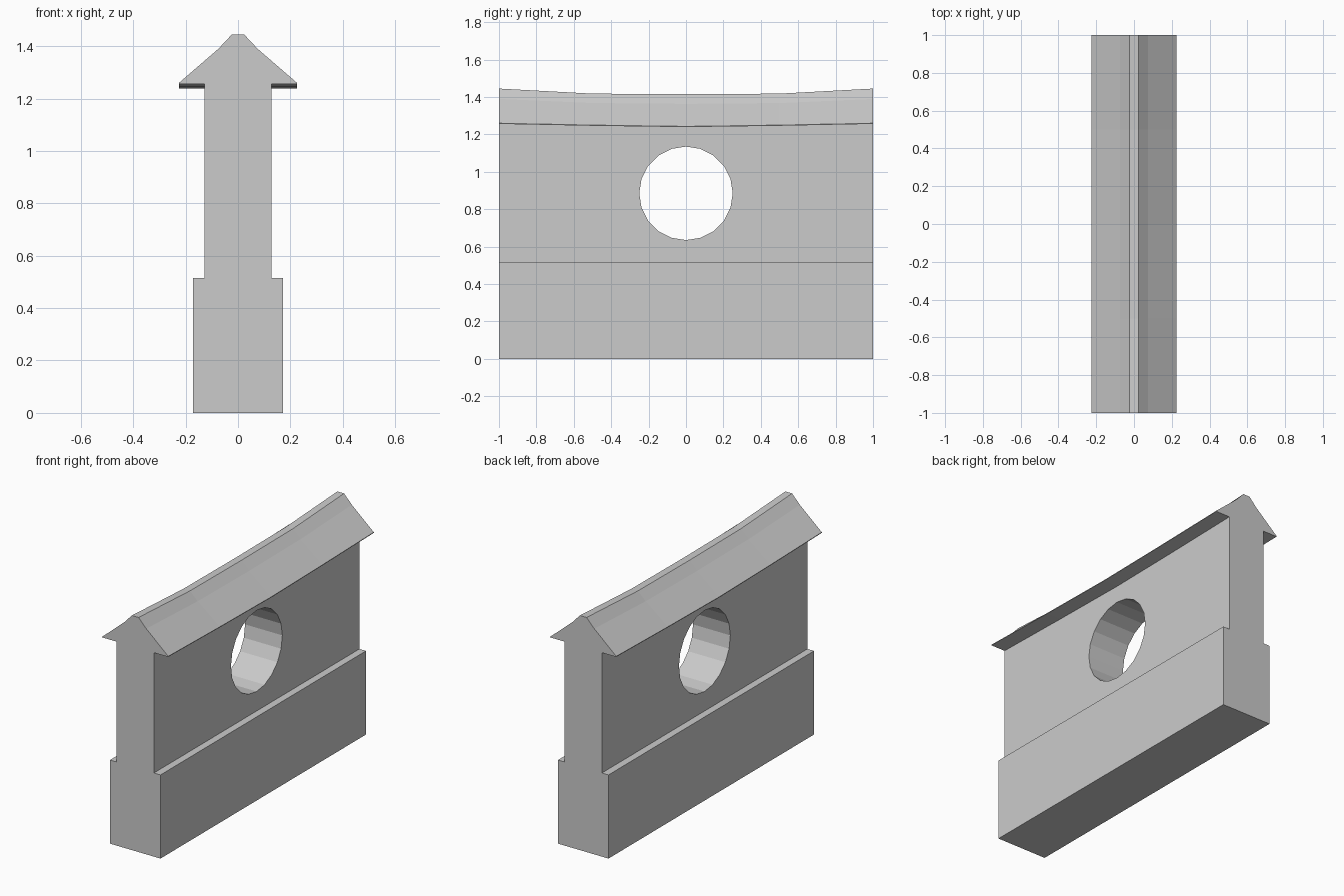
import bpy, bmesh, math

if "Cube" in bpy.data.objects:
    bpy.data.objects.remove(bpy.data.objects["Cube"])

# Stations along the wall: (y, ridge height, eave height), sagging to the middle
half = [(-1, 1.445, 1.26), (-0.5, 1.418, 1.25), (0, 1.415, 1.243)]
stations = half + [(-y, r, e) for y, r, e in reversed(half[:-1])]


def section(y, ridge, eave):
    """Closed cross-section: plinth, wall and roof cap."""
    right = [(0.172, 0), (0.172, 0.515), (0.127, 0.515), (0.127, eave - 0.004),
             (0.225, eave - 0.004), (0.225, eave),
             (0.075, eave + (ridge - eave) * 0.70), (0.023, ridge)]
    outline = right + [(-x, z) for x, z in reversed(right)]
    return [(x, y, z) for x, z in outline]


# Wall with plinth and sagging roof cap
bm = bmesh.new()
rings = [[bm.verts.new(p) for p in section(*s)] for s in stations]
n = len(rings[0])
for a, b in zip(rings, rings[1:]):
    for i in range(n):
        j = (i + 1) % n
        bm.faces.new((a[i], a[j], b[j], b[i]))
bm.faces.new(rings[0])
bm.faces.new(rings[-1])
bmesh.ops.recalc_face_normals(bm, faces=bm.faces)
mesh = bpy.data.meshes.new("wall_with_roof_cap")
bm.to_mesh(mesh)
bm.free()
wall = bpy.data.objects.new("wall_with_roof_cap", mesh)
bpy.context.collection.objects.link(wall)

# Round opening through the wall
bpy.ops.mesh.primitive_cylinder_add(vertices=20, radius=0.25, depth=1,
                                    location=(0, 0, 0.885),
                                    rotation=(0, math.pi / 2, 0))
cutter = bpy.context.object
cutter.name = "opening_cutter"
cut = wall.modifiers.new("round_opening", 'BOOLEAN')
cut.operation = 'DIFFERENCE'
cut.solver = 'EXACT'
cut.object = cutter
bpy.context.view_layer.objects.active = wall
bpy.ops.object.modifier_apply(modifier=cut.name)
bpy.data.objects.remove(cutter)
